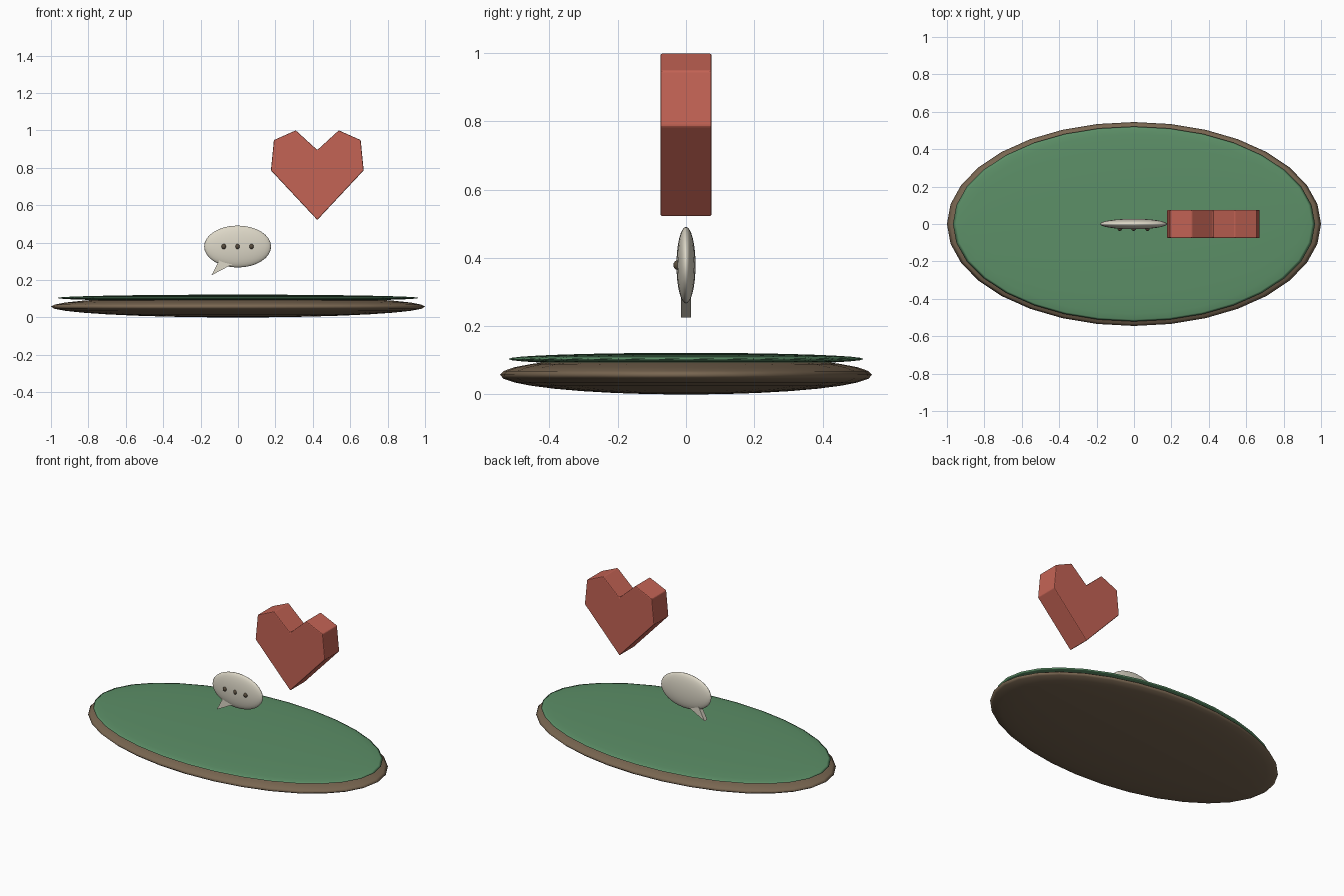
import bpy, bmesh

if "Cube" in bpy.data.objects:
    bpy.data.objects.remove(bpy.data.objects["Cube"])


def material(name, rgb):
    m = bpy.data.materials.new(name)
    m.diffuse_color = (*rgb, 1)
    m.use_nodes = True
    m.node_tree.nodes["Principled BSDF"].inputs["Base Color"].default_value = m.diffuse_color
    return m


BROWN = material("earth brown", (0.19, 0.133, 0.082))
GREEN = material("grass green", (0.107, 0.275, 0.136))
RED = material("heart red", (0.55, 0.125, 0.09))
CREAM = material("cream", (0.72, 0.68, 0.57))
DARK = material("dark brown", (0.10, 0.075, 0.048))


def add_object(name, bm, mat, smooth=False):
    bmesh.ops.recalc_face_normals(bm, faces=bm.faces[:])
    mesh = bpy.data.meshes.new(name)
    for f in bm.faces:
        f.smooth = smooth
    bm.to_mesh(mesh)
    bm.free()
    mesh.materials.append(mat)
    ob = bpy.data.objects.new(name, mesh)
    bpy.context.collection.objects.link(ob)
    return ob


def ellipsoid(name, center, radii, mat, segments=32, rings=16):
    bm = bmesh.new()
    bmesh.ops.create_uvsphere(bm, u_segments=segments, v_segments=rings, radius=1)
    bmesh.ops.scale(bm, vec=radii, verts=bm.verts[:])
    bmesh.ops.translate(bm, vec=center, verts=bm.verts[:])
    return add_object(name, bm, mat, smooth=True)


def prism(name, outline, half, mat):
    """Extrude an x-z outline along y, centred on y = 0."""
    bm = bmesh.new()
    face = bm.faces.new([bm.verts.new((x, -half, z)) for x, z in outline])
    ext = bmesh.ops.extrude_face_region(bm, geom=[face])
    verts = [g for g in ext["geom"] if isinstance(g, bmesh.types.BMVert)]
    bmesh.ops.translate(bm, vec=(0, 2 * half, 0), verts=verts)
    return add_object(name, bm, mat)


# Oval island: earth underneath, thin grass layer on top
ellipsoid("earth_base", (0, 0, 0.0575), (1, 0.545, 0.0575), BROWN)
ellipsoid("grass_top", (0, 0, 0.104), (0.968, 0.521, 0.018), GREEN)

# Floating heart, mirrored outline around its centre line
HX = 0.424
half = [(0.248, 0.786), (0.232, 0.948), (0.115, 1.0)]
outline = ([(HX, 0.521)] + [(HX + x, z) for x, z in half] + [(HX, 0.895)]
           + [(HX - x, z) for x, z in reversed(half)])
heart = prism("heart", outline, 0.075, RED)
bevel = heart.modifiers.new("soft_edges", "BEVEL")
bevel.width = 0.005
bevel.segments = 2

# Speech bubble with a wedge tail and three dots
ellipsoid("speech_bubble", (-0.002, 0, 0.379), (0.179, 0.028, 0.112), CREAM)
prism("bubble_tail", [(-0.142, 0.225), (-0.02, 0.290), (-0.09, 0.325)], 0.014, CREAM)
for i in (-1, 0, 1):
    ellipsoid("bubble_dot", (-0.002 + 0.074 * i, -0.025, 0.379),
              (0.012, 0.012, 0.014), DARK, 16, 8)
